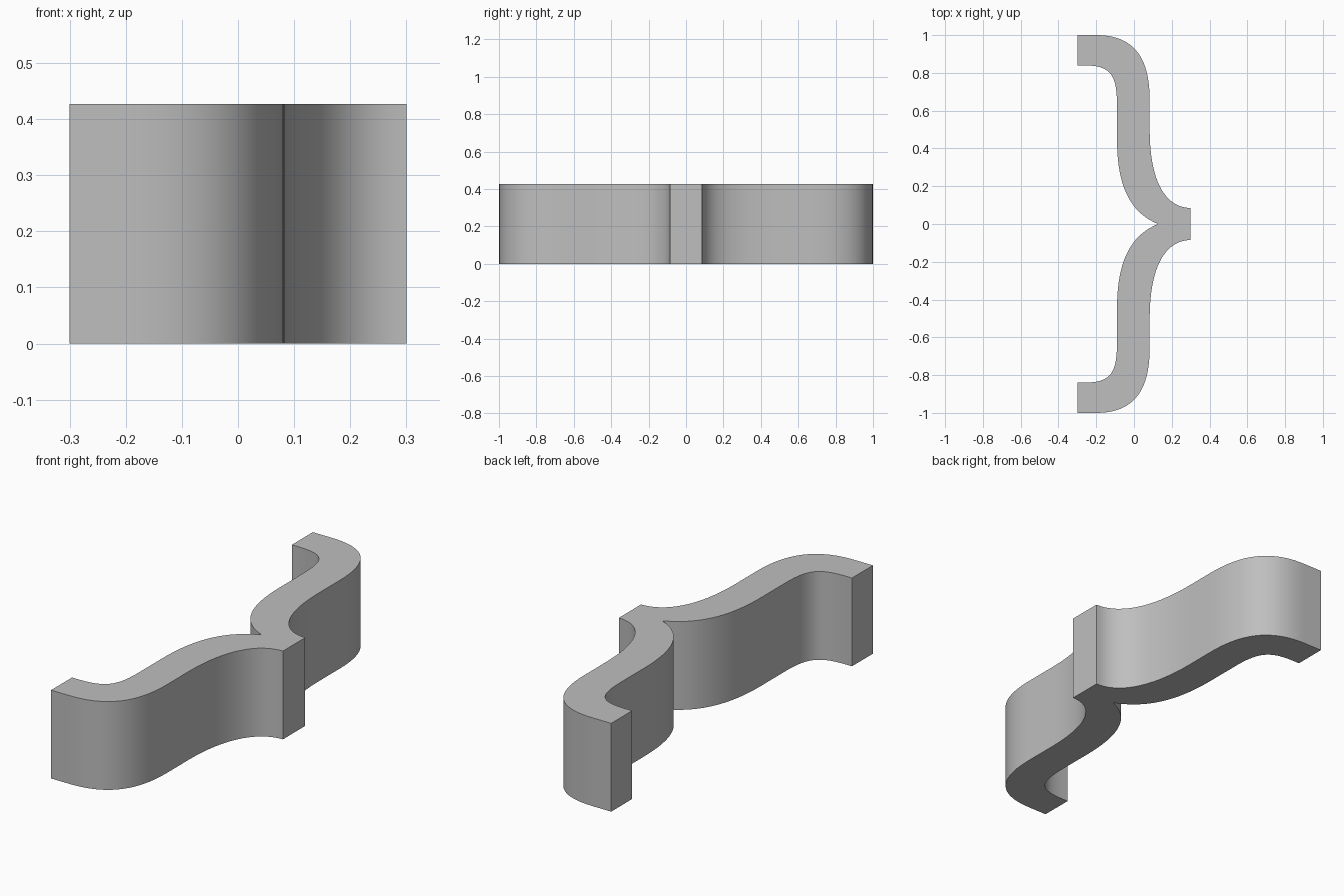
import bpy
import bmesh
import math
from mathutils import Vector
from mathutils.geometry import interpolate_bezier

HEIGHT = 0.427
STEPS = 20

cube = bpy.data.objects.get("Cube")
if cube:
    bpy.data.objects.remove(cube, do_unlink=True)


def curve(*points):
    """Cubic curve through two end points with two handles."""
    return [Vector((p[0], p[1])) for p in interpolate_bezier(*map(Vector, points), STEPS)]


# Back half of the brace outline, from the pointed tip round to the inner notch
half = curve((0.30, 0.085), (0.17, 0.085), (0.083, 0.22), (0.083, 0.50))
half += curve((0.083, 0.66), (0.083, 0.88), (0.0, 1.0), (-0.20, 1.0))
half += [Vector((-0.30, 1.0)), Vector((-0.30, 0.84))]
half += curve((-0.27, 0.84), (-0.13, 0.84), (-0.09, 0.80), (-0.09, 0.63))
half += curve((-0.09, 0.45), (-0.09, 0.20), (-0.02, 0.06), (0.127, 0.0))

# Mirror it to the front, sharing the notch point
outline = half + [Vector((p.x, -p.y)) for p in reversed(half[:-1])]

# Extrude the outline into a solid
bm = bmesh.new()
base = bm.faces.new([bm.verts.new((p.x, p.y, 0)) for p in outline])
top = bmesh.ops.extrude_face_region(bm, geom=[base], use_keep_orig=True)
bmesh.ops.translate(bm, vec=(0, 0, HEIGHT),
                    verts=[v for v in top["geom"] if isinstance(v, bmesh.types.BMVert)])
bmesh.ops.recalc_face_normals(bm, faces=bm.faces)
mesh = bpy.data.meshes.new("curly_brace")
bm.to_mesh(mesh)
bm.free()

brace = bpy.data.objects.new("curly_brace", mesh)
bpy.context.collection.objects.link(brace)

# Plain grey
grey = bpy.data.materials.new("light_grey")
grey.use_nodes = True
colour = (0.52, 0.52, 0.52, 1)
grey.diffuse_color = colour
grey.node_tree.nodes["Principled BSDF"].inputs["Base Color"].default_value = colour
mesh.materials.append(grey)

# Smooth curved walls with sharp rims and corners
bpy.ops.object.select_all(action="DESELECT")
brace.select_set(True)
bpy.context.view_layer.objects.active = brace
bpy.ops.object.shade_smooth_by_angle(angle=math.radians(30))
